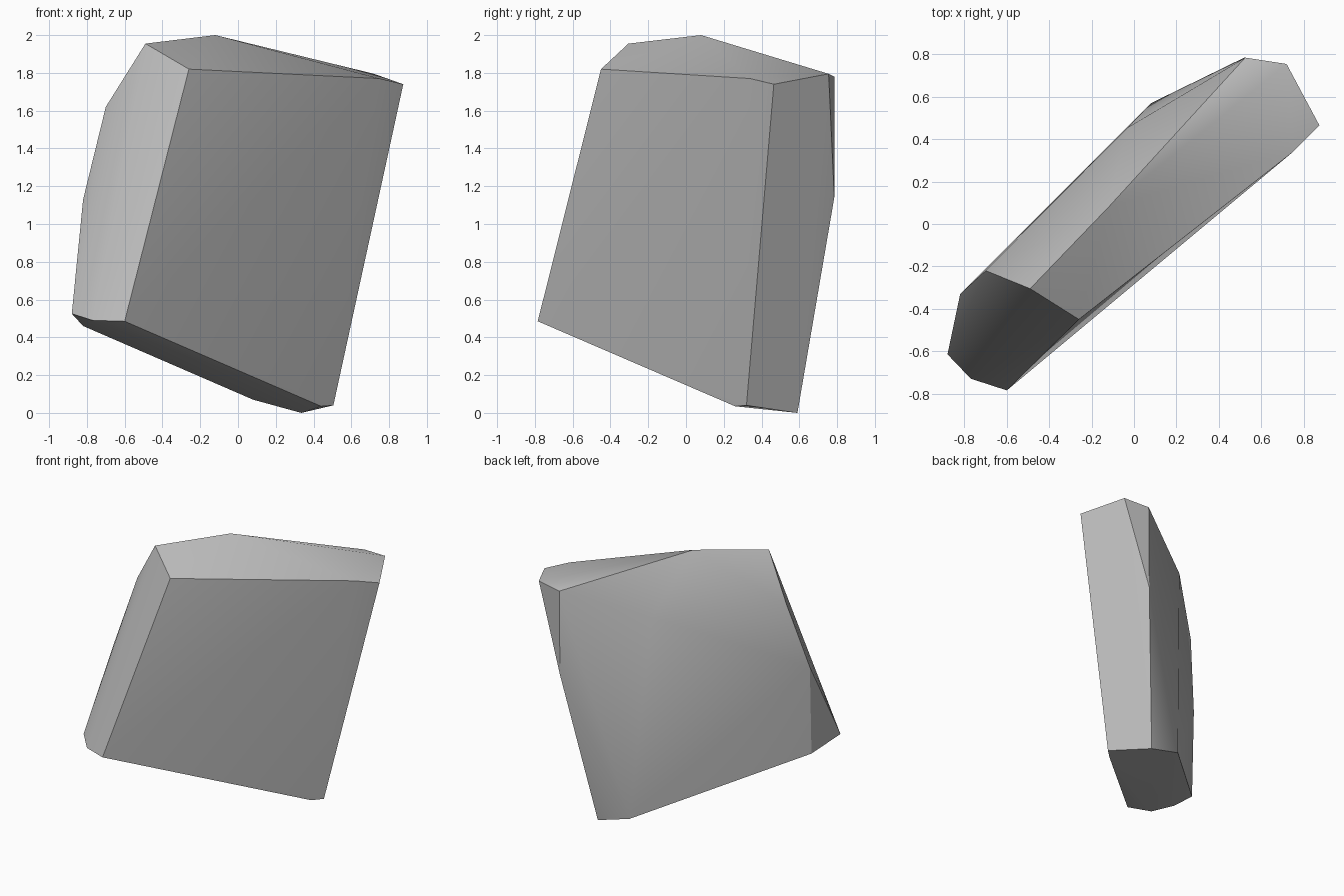
import bpy
import bmesh
import math

# Remove the default cube only
cube = bpy.data.objects.get("Cube")
if cube:
    bpy.data.objects.remove(cube, do_unlink=True)


def make_material(name, colour):
    material = bpy.data.materials.new(name)
    material.use_nodes = True
    material.diffuse_color = colour
    material.node_tree.nodes["Principled BSDF"].inputs["Base Color"].default_value = colour
    return material


def make_convex_stone(name, corner_groups, material):
    """Wrap a convex skin around the chipped corners of a stone."""
    mesh = bpy.data.meshes.new(name)
    bm = bmesh.new()
    for corners in corner_groups:
        for corner in corners:
            bm.verts.new(corner)
    hull = bmesh.ops.convex_hull(bm, input=bm.verts[:], use_existing_faces=False)
    # Drop any corner swallowed by the skin
    unused = {item for key in ("geom_interior", "geom_unused")
              for item in hull[key] if isinstance(item, bmesh.types.BMVert)}
    if unused:
        bmesh.ops.delete(bm, geom=list(unused), context="VERTS")
    bmesh.ops.recalc_face_normals(bm, faces=bm.faces[:])
    bm.to_mesh(mesh)
    bm.free()
    mesh.materials.append(material)
    stone = bpy.data.objects.new(name, mesh)
    bpy.context.collection.objects.link(stone)
    return stone


# Corners of the broad front face
front_corners = [
    (-0.26, -0.45, 1.82), (0.75, 0.34, 1.77),
    (0.44, 0.26, 0.035), (-0.6, -0.785, 0.485),
]
# Ridge and rear corners along the top
top_corners = [
    (-0.49, -0.305, 1.955), (-0.12, 0.08, 2), (0.525, 0.785, 1.78),
    (0.72, 0.755, 1.795), (0.875, 0.465, 1.74),
]
# Bulge of the back face
back_corners = [
    (-0.7, -0.22, 1.62), (-0.82, -0.33, 1.13),
    (-0.03, 0.455, 1.6), (0.52, 0.785, 1.14),
]
# Rim of the slanted underside
base_corners = [
    (-0.88, -0.615, 0.525), (-0.77, -0.73, 0.49), (-0.82, -0.35, 0.46),
    (0.08, 0.57, 0.07), (0.335, 0.59, 0), (0.505, 0.32, 0.04),
]

stone_grey = make_material("stone grey", (0.5, 0.5, 0.5, 1))
slab = make_convex_stone(
    "rock_slab", [front_corners, top_corners, back_corners, base_corners], stone_grey)

# Soft facets with crisp chipped edges
bpy.ops.object.select_all(action="DESELECT")
slab.select_set(True)
bpy.context.view_layer.objects.active = slab
bpy.ops.object.shade_smooth_by_angle(angle=math.radians(30))
